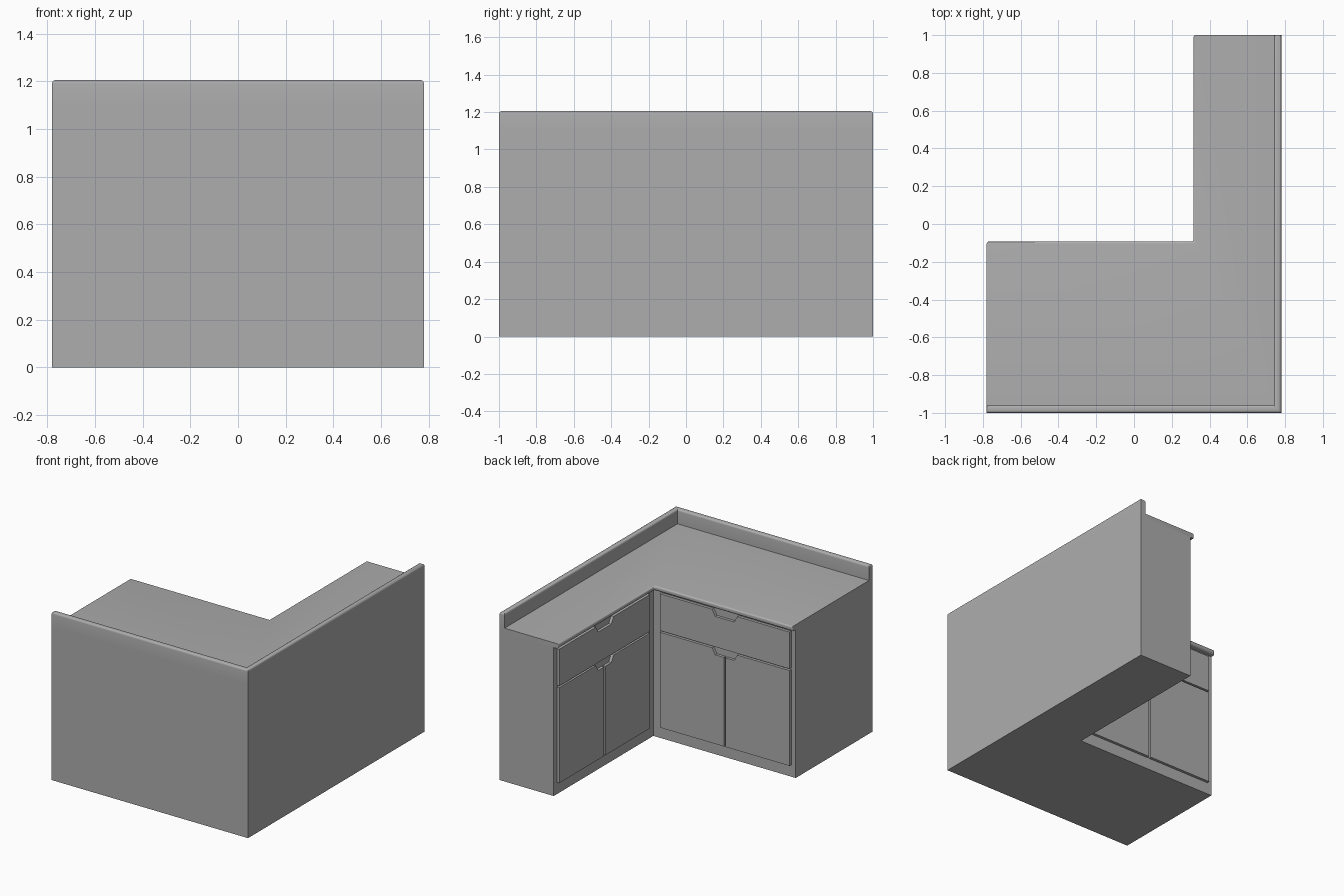
import bpy
import bmesh
from mathutils import Vector

cube = bpy.data.objects.get("Cube")
if cube:
    bpy.data.objects.remove(cube, do_unlink=True)

grey = bpy.data.materials.new("plain grey")
grey.use_nodes = True
colour = (0.42, 0.42, 0.42, 1)
grey.diffuse_color = colour
grey.node_tree.nodes["Principled BSDF"].inputs["Base Color"].default_value = colour


def prism(name, outline, sweep):
    """Extrude a flat 3D outline along a vector."""
    bm = bmesh.new()
    face = bm.faces.new([bm.verts.new(p) for p in outline])
    moved = bmesh.ops.extrude_face_region(bm, geom=[face], use_keep_orig=True)
    top = [v for v in moved["geom"] if isinstance(v, bmesh.types.BMVert)]
    bmesh.ops.translate(bm, verts=top, vec=sweep)
    bmesh.ops.recalc_face_normals(bm, faces=bm.faces)
    mesh = bpy.data.meshes.new(name)
    bm.to_mesh(mesh)
    bm.free()
    mesh.materials.append(grey)
    obj = bpy.data.objects.new(name, mesh)
    bpy.context.collection.objects.link(obj)
    return obj


def round_edges(obj, width, test):
    """Round the edges whose two end points pass the test."""
    bm = bmesh.new()
    bm.from_mesh(obj.data)
    edges = [e for e in bm.edges if all(test(v.co) for v in e.verts)]
    bmesh.ops.bevel(bm, geom=edges, offset=width, segments=4,
                    profile=0.5, affect='EDGES')
    bm.to_mesh(obj.data)
    bm.free()
    bpy.ops.object.select_all(action='DESELECT')
    obj.select_set(True)
    bpy.context.view_layer.objects.active = obj
    bpy.ops.object.shade_smooth_by_angle()


X, Y = 0.78, 1.0
BODY_TOP, COUNTER = 1.065, 1.10


def l_shape(name, ix, iy, z0, z1):
    """L-shaped block along the front and left, with its inner corner at ix, iy."""
    pts = [(-X, -Y), (X, -Y), (X, Y), (ix, Y), (ix, iy), (-X, iy)]
    return prism(name, [(x, y, z0) for x, y in pts], (0, 0, z1 - z0))


# Carcass, worktop and raised edge
FACE_X, FACE_Y = 0.35, -0.13
LIP_X, LIP_Y = 0.315, -0.093
l_shape("cabinet_body", FACE_X, FACE_Y, 0, BODY_TOP)

worktop = l_shape("worktop", LIP_X, LIP_Y, BODY_TOP, COUNTER)
round_edges(worktop, 0.012, lambda p: p.x < LIP_X + 0.001 and p.y > LIP_Y - 0.001)

splash = l_shape("backsplash", 0.74, -0.96, COUNTER, 1.205)
round_edges(splash, 0.014, lambda p: p.z > 1.2)

# Drawer and door fronts, laid out from the free end to the inner corner
THICK, GAP = 0.02, 0.006
START, END = 0.035, 1.065
MID = (START + END) / 2
BOTTOM, SPLIT, TOP = 0.085, 0.775, 1.045
NOTCH_TOP, NOTCH_LOW, NOTCH_DEPTH = 0.1, 0.075, 0.045


def fronts(prefix, origin, along, out):
    origin, along, out = Vector(origin), Vector(along), Vector(out)

    def panel(name, outline):
        pts = [origin + along * u + Vector((0, 0, z)) for u, z in outline]
        prism(prefix + name, pts, out * THICK)

    # Drawer front with a centred finger notch
    panel("drawer_front", [
        (START, SPLIT + GAP), (END, SPLIT + GAP), (END, TOP),
        (MID + NOTCH_TOP, TOP), (MID + NOTCH_LOW, TOP - NOTCH_DEPTH),
        (MID - NOTCH_LOW, TOP - NOTCH_DEPTH), (MID - NOTCH_TOP, TOP),
        (START, TOP)])

    # Pair of doors sharing one notch
    high = SPLIT - GAP
    for side, name in ((-1, "outer_door"), (1, "inner_door")):
        half = (END - START) / 2
        shape = [(GAP, BOTTOM), (half, BOTTOM), (half, high), (NOTCH_TOP, high),
                 (NOTCH_LOW, high - NOTCH_DEPTH), (GAP, high - NOTCH_DEPTH)]
        panel(name, [(MID + side * u, z) for u, z in shape])


fronts("right_arm_", (-X, FACE_Y, 0), (1, 0, 0), (0, 1, 0))
fronts("back_arm_", (FACE_X, Y, 0), (0, -1, 0), (-1, 0, 0))
